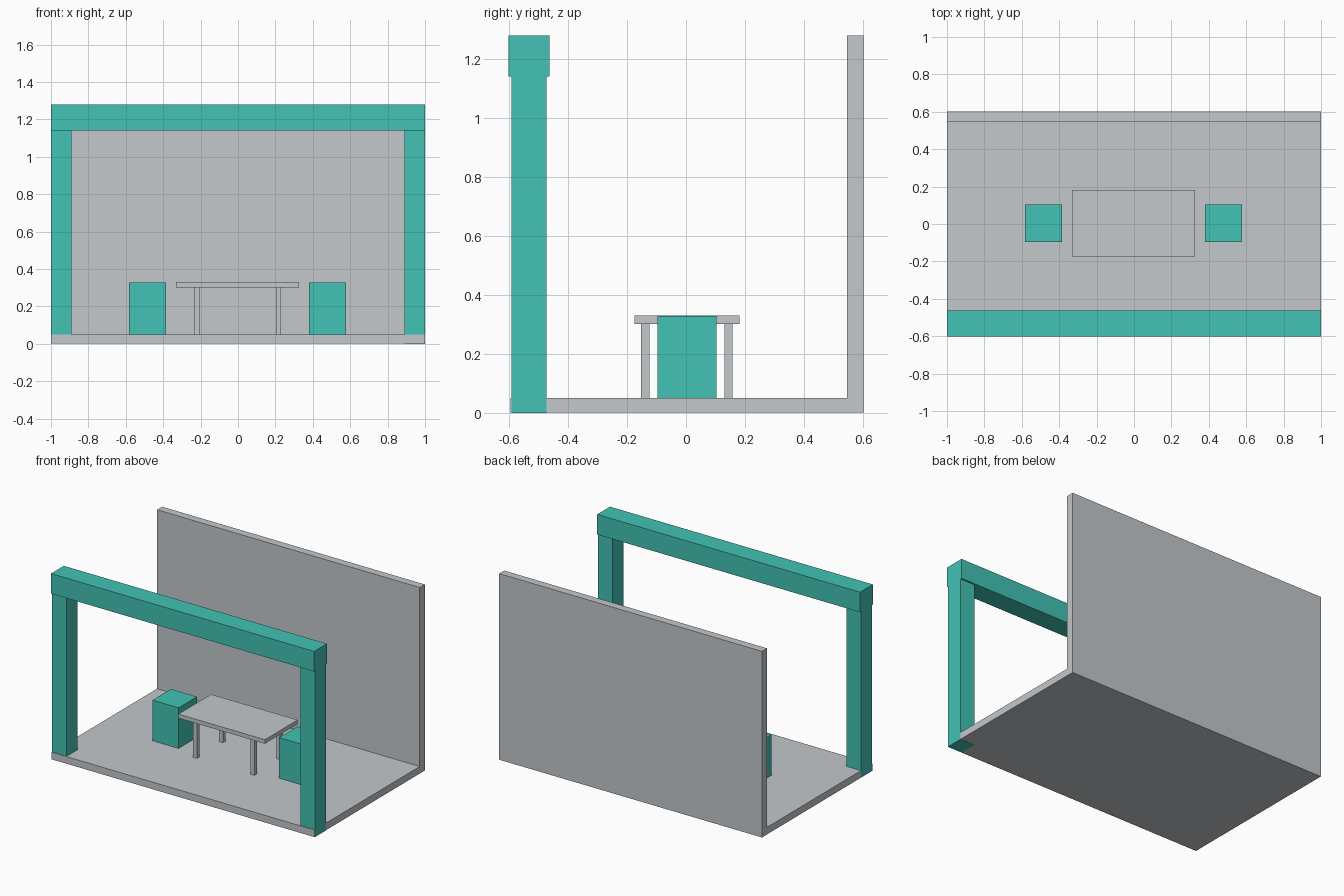
import bpy
import bmesh

cube = bpy.data.objects.get("Cube")
if cube:
    bpy.data.objects.remove(cube, do_unlink=True)


def material(name, rgb):
    mat = bpy.data.materials.new(name)
    mat.use_nodes = True
    color = (*rgb, 1.0)
    mat.diffuse_color = color
    mat.node_tree.nodes["Principled BSDF"].inputs["Base Color"].default_value = color
    return mat


GREY = material("light_grey", (0.55, 0.58, 0.60))
TEAL = material("teal", (0.055, 0.54, 0.456))


def extrude_profile(name, points, x0, x1, mat):
    """Extrude a (y, z) outline along x from x0 to x1."""
    bm = bmesh.new()
    face = bm.faces.new([bm.verts.new((x0, y, z)) for y, z in points])
    grown = bmesh.ops.extrude_face_region(bm, geom=[face])["geom"]
    verts = [v for v in grown if isinstance(v, bmesh.types.BMVert)]
    bmesh.ops.translate(bm, verts=verts, vec=(x1 - x0, 0, 0))
    bmesh.ops.recalc_face_normals(bm, faces=bm.faces)
    mesh = bpy.data.meshes.new(name)
    bm.to_mesh(mesh)
    bm.free()
    mesh.materials.append(mat)
    obj = bpy.data.objects.new(name, mesh)
    bpy.context.collection.objects.link(obj)
    return obj


def box(name, x, y, z, mat):
    outline = [(y[0], z[0]), (y[1], z[0]), (y[1], z[1]), (y[0], z[1])]
    return extrude_profile(name, outline, x[0], x[1], mat)


FLOOR = 0.05
TOP = 1.28
BEAM = 1.142
MID_X, MID_Y = -0.002, 0.003

# Floor slab and back wall share one L-shaped profile
extrude_profile("floor_and_back_wall",
                [(-0.596, 0.001), (0.602, 0.001), (0.602, TOP),
                 (0.547, TOP), (0.547, FLOOR), (-0.596, FLOOR)],
                -0.999, 0.999, GREY)

# Front frame: posts run down through the slab corners
box("left_post", (0.889, 1), (-0.592, -0.473), (0, BEAM), TEAL)
box("right_post", (-1, -0.889), (-0.592, -0.473), (0.002, BEAM), TEAL)
box("front_beam", (-1, 1), (-0.602, -0.463), (BEAM, TOP), TEAL)

# Table
box("table_top", (MID_X - 0.329, MID_X + 0.329), (MID_Y - 0.178, MID_Y + 0.178),
    (0.302, 0.33), GREY)
for side, sx in (("left", 1), ("right", -1)):
    for end, sy in (("front", -1), ("back", 1)):
        cx, cy = MID_X + sx * 0.218, MID_Y + sy * 0.141
        box(f"table_leg_{end}_{side}", (cx - 0.014, cx + 0.014),
            (cy - 0.014, cy + 0.014), (FLOOR, 0.302), GREY)

    # Block seat at each end of the table
    cx = MID_X + sx * 0.481
    box(f"{side}_seat", (cx - 0.099, cx + 0.099), (MID_Y - 0.1, MID_Y + 0.1),
        (FLOOR, 0.329), TEAL)
